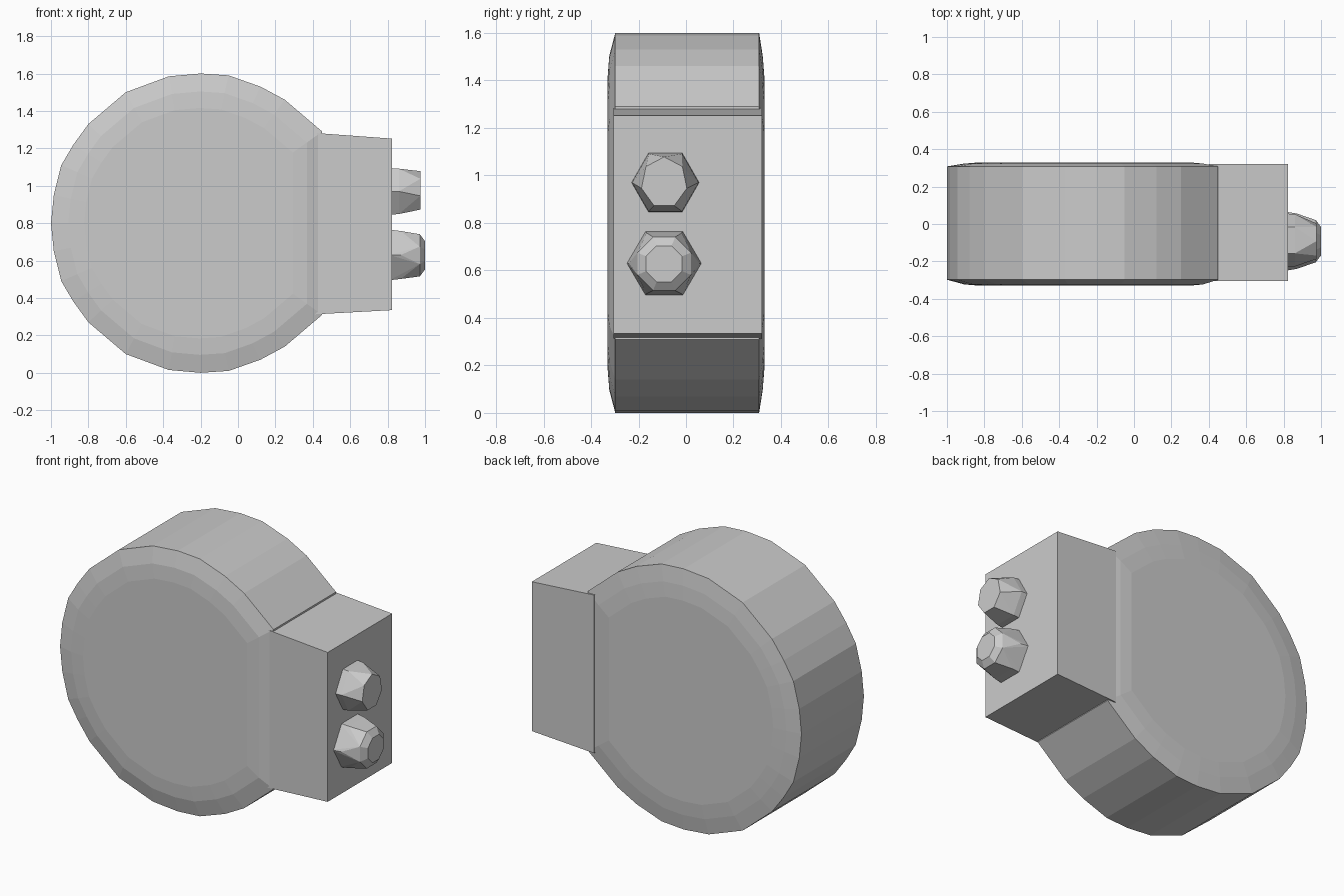
import bpy, bmesh, math

if "Cube" in bpy.data.objects:
    bpy.data.objects.remove(bpy.data.objects["Cube"])


def finish(bm, name):
    bmesh.ops.recalc_face_normals(bm, faces=bm.faces)
    mesh = bpy.data.meshes.new(name)
    bm.to_mesh(mesh)
    bm.free()
    obj = bpy.data.objects.new(name, mesh)
    bpy.context.collection.objects.link(obj)
    return obj


def loft(name, rings):
    """Skin equal-length point rings and cap both ends."""
    bm = bmesh.new()
    loops = [[bm.verts.new(p) for p in ring] for ring in rings]
    n = len(loops[0])
    for a, b in zip(loops, loops[1:]):
        for i in range(n):
            j = (i + 1) % n
            bm.faces.new((a[i], a[j], b[j], b[i]))
    bm.faces.new(loops[0])
    bm.faces.new(loops[-1])
    return finish(bm, name)


def ring(x, cy, cz, ry, rz, sides, turn=0):
    return [(x, cy + ry * math.cos(turn + 2 * math.pi * i / sides),
             cz + rz * math.sin(turn + 2 * math.pi * i / sides))
            for i in range(sides)]


def faceted_button(name, rings):
    """Gem-like button: convex hull of staggered rings."""
    bm = bmesh.new()
    for r in rings:
        for p in r:
            bm.verts.new(p)
    bmesh.ops.convex_hull(bm, input=bm.verts)
    return finish(bm, name)


# Round body: half outline mirrored about z = 0.8, with shallow domed faces
half = [(0.45, 1.29), (0.25, 1.46), (0.12, 1.53), (-0.05, 1.59), (-0.2, 1.6),
        (-0.37, 1.585), (-0.6, 1.5), (-0.8, 1.33), (-0.88, 1.22),
        (-0.945, 1.11), (-0.985, 0.95)]
outline = half + [(-1.0, 0.8)] + [(x, 1.6 - z) for x, z in reversed(half)]


def body_ring(y, s):
    return [(-0.23 + (x + 0.23) * s, y, 0.8 + (z - 0.8) * s) for x, z in outline]


loft("round_body", [body_ring(-0.33, 0.77), body_ring(-0.323, 0.88),
                    body_ring(-0.298, 1), body_ring(0.308, 1),
                    body_ring(0.323, 0.88), body_ring(0.33, 0.77)])


# Tapered side block carrying the buttons
def block_ring(x, top, bottom):
    return [(x, -0.305, bottom), (x, 0.32, bottom), (x, 0.32, top), (x, -0.305, top)]


loft("side_block", [block_ring(0.40, 1.283, 0.312), block_ring(0.823, 1.252, 0.335)])

# Upper button: hexagonal base, flat seven-sided cap
faceted_button("upper_button", [
    ring(0.81, -0.087, 0.97, 0.143, 0.144, 6),
    ring(0.86, -0.087, 0.97, 0.140, 0.140, 6),
    ring(0.975, -0.092, 0.97, 0.098, 0.108, 7, math.pi / 2)])

# Lower button: hexagonal base with a rounded, stepped cap
faceted_button("lower_button", [
    ring(0.81, -0.092, 0.63, 0.158, 0.156, 6),
    ring(0.87, -0.092, 0.63, 0.148, 0.148, 6),
    ring(0.972, -0.092, 0.628, 0.122, 0.122, 8, math.pi / 8),
    ring(1.0, -0.092, 0.628, 0.082, 0.082, 8, math.pi / 8)])
